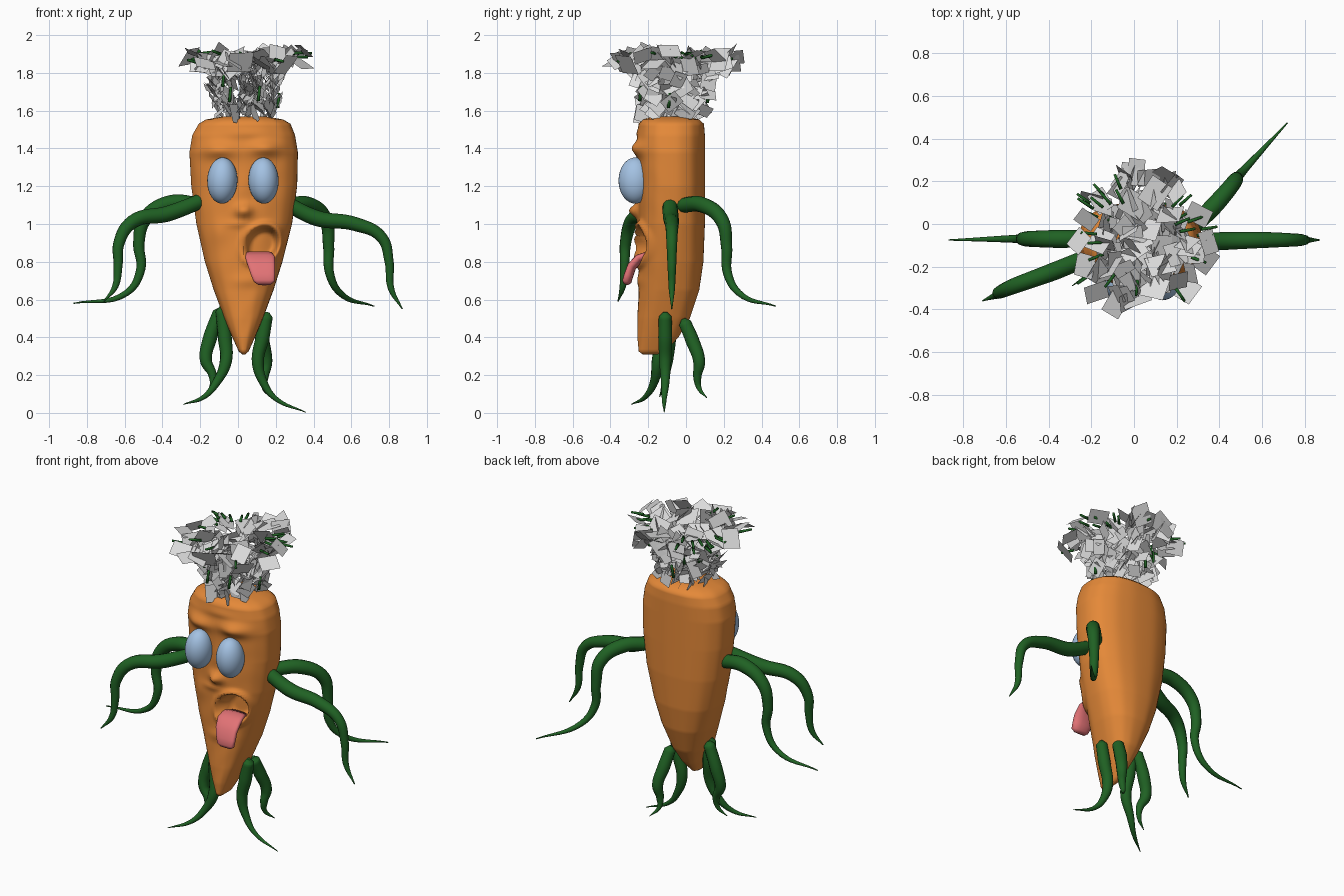
import bpy, bmesh, random
from math import sin, cos, pi, exp, hypot, copysign
from mathutils import Vector, Matrix

if "Cube" in bpy.data.objects:
    bpy.data.objects.remove(bpy.data.objects["Cube"])
rng = random.Random(11)


def material(name, rgb):
    m = bpy.data.materials.new(name)
    m.use_nodes = True
    m.diffuse_color = (*rgb, 1)
    m.node_tree.nodes["Principled BSDF"].inputs["Base Color"].default_value = (*rgb, 1)
    return m


orange = material("carrot orange", (0.78, 0.25, 0.04))
green = material("root green", (0.014, 0.12, 0.017))
blue = material("eye blue", (0.37, 0.54, 0.77))
pink = material("tongue pink", (0.76, 0.17, 0.18))
white = material("leaf white", (0.72, 0.72, 0.72))


def finish(name, bm, mat, smooth=True):
    me = bpy.data.meshes.new(name)
    bm.to_mesh(me)
    bm.free()
    me.materials.append(mat)
    for p in me.polygons:
        p.use_smooth = smooth
    ob = bpy.data.objects.new(name, me)
    bpy.context.collection.objects.link(ob)
    return ob


def loft(name, rings, mat):
    """Skin closed rings of points and cap both ends."""
    bm = bmesh.new()
    rows = [[bm.verts.new(p) for p in ring] for ring in rings]
    n = len(rows[0])
    for a, b in zip(rows, rows[1:]):
        for i in range(n):
            bm.faces.new((a[i], a[(i + 1) % n], b[(i + 1) % n], b[i]))
    bm.faces.new(rows[0])
    bm.faces.new(rows[-1])
    bmesh.ops.recalc_face_normals(bm, faces=bm.faces)
    return finish(name, bm, mat)


def power(v, e):
    return copysign(abs(v) ** e, v)


# Body: rows of height, centre x, half width, front y, back y
profile = [
    (0.31, 0.03, 0.008, -0.23, -0.15), (0.325, 0.03, 0.026, -0.25, -0.11),
    (0.40, 0.03, 0.06, -0.257, -0.04), (0.50, 0.03, 0.102, -0.257, 0.02),
    (0.65, 0.03, 0.158, -0.25, 0.07), (0.80, 0.03, 0.205, -0.25, 0.092),
    (1.00, 0.033, 0.253, -0.25, 0.1), (1.20, 0.033, 0.28, -0.25, 0.1),
    (1.38, 0.03, 0.287, -0.255, 0.1), (1.47, 0.03, 0.272, -0.255, 0.1),
    (1.53, 0.035, 0.243, -0.25, 0.095), (1.553, 0.035, 0.205, -0.23, 0.07),
    (1.568, 0.035, 0.12, -0.17, 0.01), (1.57, 0.035, 0.01, -0.09, -0.07)]

# Sculpted front: x, z, spread x, spread z, outward amount
bumps = [
    (-0.10, 1.39, 0.085, 0.04, 0.035), (0.15, 1.40, 0.085, 0.04, 0.04),
    (0.03, 1.07, 0.04, 0.035, 0.05), (0.03, 1.2, 0.025, 0.1, 0.012),
    (0.0, 1.0, 0.06, 0.02, 0.01), (-0.1, 0.96, 0.04, 0.06, 0.008),
    (0.05, 0.7, 0.08, 0.03, 0.008), (0.06, 1.48, 0.09, 0.025, 0.008)]


def sculpt(x, y, z):
    front = min(max((-0.1 - y) / 0.08, 0), 1)
    push = sum(amount * exp(-((x - bx) / sx) ** 2 - ((z - bz) / sz) ** 2)
               for bx, bz, sx, sz, amount in bumps)
    # Open mouth with a raised lip around it
    d = hypot((x - 0.125) / 0.085, (z - 0.89 - 0.2 * (x - 0.125)) / 0.09)
    push += 0.026 * exp(-((d - 1.2) / 0.17) ** 2) - 0.11 / (1 + exp((d - 0.93) * 16))
    return y - front * push


rings = []
SEG = 96
for k, (lo, hi) in enumerate(zip(profile, profile[1:])):
    steps = max(1, round((hi[0] - lo[0]) / 0.012))
    for s in range(steps + (k == len(profile) - 2)):
        z, cx, w, y0, y1 = [a + (b - a) * s / steps for a, b in zip(lo, hi)]
        ring = []
        for i in range(SEG):
            t = 2 * pi * i / SEG
            ripple = 1 + 0.004 * sin(z * 38 + 4 * sin(t * 2)) * max(0, -sin(t)) + 0.003 * sin(t * 14)
            x = cx + w * power(cos(t), 0.85) * ripple
            y = (y0 + y1) / 2 + (y1 - y0) / 2 * power(sin(t), 0.8) * ripple
            ring.append((x, sculpt(x, y, z), z))
        rings.append(ring)
loft("carrot_body", rings, orange)

# Eyes
for side, x, tilt in (("right", -0.083, 0.03), ("left", 0.135, -0.03)):
    bm = bmesh.new()
    bmesh.ops.create_uvsphere(bm, u_segments=32, v_segments=20, radius=1)
    eye = finish(side + "_eye", bm, blue)
    eye.location = (x, -0.269, 1.23)
    eye.scale = (0.08, 0.088, 0.122)
    eye.rotation_euler = (0, tilt, 0)

# Tongue: centre and half width along its length
path = [(0.105, -0.15, 0.815, 0.06), (0.111, -0.205, 0.83, 0.074),
        (0.117, -0.25, 0.815, 0.078), (0.124, -0.287, 0.775, 0.072),
        (0.132, -0.303, 0.73, 0.064), (0.138, -0.314, 0.695, 0.056),
        (0.139, -0.32, 0.68, 0.036)]
rings = []
for k, (x, y, z, w) in enumerate(path):
    a, b = path[max(k - 1, 0)], path[min(k + 1, len(path) - 1)]
    along = Vector((0, b[1] - a[1], b[2] - a[2])).normalized()
    normal = along.cross(Vector((1, 0, 0)))
    thick = 0.025 if k < len(path) - 1 else 0.012
    rings.append([Vector((x, y, z)) + Vector((w * power(cos(t), 0.7), 0, 0))
                  + normal * thick * (power(sin(t), 0.8) + 0.3 * cos(t) ** 2)
                  for t in [2 * pi * i / 24 for i in range(24)]])
loft("tongue", rings, pink)


def tendril(name, points, radii):
    cu = bpy.data.curves.new(name, "CURVE")
    cu.dimensions = "3D"
    cu.bevel_depth = 1
    cu.bevel_resolution = 4
    cu.resolution_u = 8
    cu.use_fill_caps = True
    # A short tip behind the root rounds off its end
    start = Vector(points[0])
    points = [start + (start - Vector(points[1])).normalized() * radii[0] * 0.7] + points
    sp = cu.splines.new("BEZIER")
    sp.bezier_points.add(len(points) - 1)
    for bp, p, r in zip(sp.bezier_points, points, (radii[0] * 0.35, *radii)):
        bp.co = p
        bp.radius = r
        bp.handle_left_type = bp.handle_right_type = "AUTO"
    cu.materials.append(green)
    ob = bpy.data.objects.new(name, cu)
    bpy.context.collection.objects.link(ob)


# Arms
arm_radii = (0.04, 0.042, 0.037, 0.03, 0.024, 0.017, 0.003)
arms = {
    "right_back_arm": [(-0.2, -0.07, 1.1), (-0.36, -0.07, 1.11), (-0.49, -0.07, 1.03),
                       (-0.525, -0.07, 0.9), (-0.515, -0.07, 0.76), (-0.59, -0.07, 0.635),
                       (-0.87, -0.075, 0.58)],
    "right_front_arm": [(-0.2, -0.15, 1.12), (-0.37, -0.22, 1.055), (-0.56, -0.29, 1.01),
                        (-0.63, -0.32, 0.9), (-0.635, -0.325, 0.78), (-0.65, -0.335, 0.67),
                        (-0.71, -0.36, 0.59)],
    "left_front_arm": [(0.27, -0.085, 1.1), (0.42, -0.08, 1.03), (0.62, -0.075, 1.0),
                       (0.76, -0.075, 0.93), (0.8, -0.075, 0.8), (0.81, -0.075, 0.66),
                       (0.87, -0.075, 0.55)],
    "left_back_arm": [(0.27, -0.02, 1.1), (0.38, 0.09, 1.1), (0.465, 0.19, 1.02),
                      (0.48, 0.215, 0.88), (0.485, 0.22, 0.74), (0.54, 0.28, 0.635),
                      (0.72, 0.475, 0.565)]}
for name, pts in arms.items():
    tendril(name, pts, arm_radii)

# Legs
leg_radii = (0.034, 0.037, 0.032, 0.022, 0.013, 0.002)
legs = {
    "right_front_leg": [(-0.085, -0.12, 0.54), (-0.07, -0.13, 0.4), (-0.065, -0.15, 0.27),
                        (-0.115, -0.17, 0.16), (-0.18, -0.215, 0.085), (-0.29, -0.29, 0.045)],
    "right_back_leg": [(-0.1, -0.09, 0.53), (-0.15, -0.09, 0.39), (-0.17, -0.1, 0.28),
                       (-0.135, -0.11, 0.2), (-0.14, -0.12, 0.135), (-0.19, -0.14, 0.085)],
    "left_front_leg": [(0.15, -0.11, 0.51), (0.13, -0.11, 0.4), (0.105, -0.11, 0.27),
                       (0.135, -0.11, 0.16), (0.2, -0.115, 0.075), (0.36, -0.115, 0.003)],
    "left_back_leg": [(0.115, -0.005, 0.475), (0.13, 0.035, 0.38), (0.15, 0.07, 0.27),
                      (0.14, 0.06, 0.19), (0.14, 0.07, 0.13), (0.18, 0.11, 0.08)]}
for name, pts in legs.items():
    tendril(name, pts, leg_radii)

# Leafy tuft: upright square leaves round a stalk, larger ones splaying on top
leaves, twigs = bmesh.new(), bmesh.new()


def around(radius, z):
    a = rng.uniform(0, 2 * pi)
    return Vector((0.035 + radius * cos(a), -0.07 + radius * 1.05 * sin(a), z))


def leaf(centre, size, normal):
    turn = normal.to_track_quat("Z", "Y").to_matrix() @ Matrix.Rotation(rng.uniform(0, pi), 3, "Z")
    corners = []
    for u, v in ((-1, -1), (1, -1), (1, 1), (-1, 1)):
        p = centre + turn @ Vector((u * size, v * size * 0.85, 0))
        p.z = min(p.z, 2)
        corners.append(leaves.verts.new(p))
    leaves.faces.new(corners)


def twig(centre, direction, length):
    made = bmesh.ops.create_cone(twigs, segments=6, radius1=0.009, radius2=0.007,
                                 depth=length, cap_ends=True)
    turn = direction.to_track_quat("Z", "Y")
    for v in made["verts"]:
        v.co = turn @ v.co + centre


for i in range(170):
    z = rng.uniform(1.58, 1.82)
    leaf(around((0.17 + 0.15 * (z - 1.58)) * rng.random() ** 0.4, z), rng.uniform(0.03, 0.052),
         Vector((1, rng.uniform(-0.6, 0.6), rng.uniform(-1.2, 1.2))))
for i in range(80):
    r = 0.32 * rng.random() ** 0.55
    leaf(around(r, 1.79 + 0.08 * rng.random() + 0.15 * r), rng.uniform(0.048, 0.068),
         Vector((rng.uniform(-1, 1), rng.uniform(-0.7, 0.7), rng.uniform(0.2, 1))))
# Stems poking out of the crown, and a few upright ones lower down
for i in range(26):
    centre = around(rng.uniform(0.2, 0.33), rng.uniform(1.86, 1.91))
    out = Vector((centre.x - 0.035, centre.y + 0.07, rng.uniform(-0.06, 0.08)))
    twig(centre, out, 0.075)
for i in range(8):
    twig(around(0.18, rng.uniform(1.64, 1.8)), Vector((0.1, 0.1, 1)), 0.08)
finish("tuft_leaves", leaves, white, False)
finish("tuft_twigs", twigs, green)
